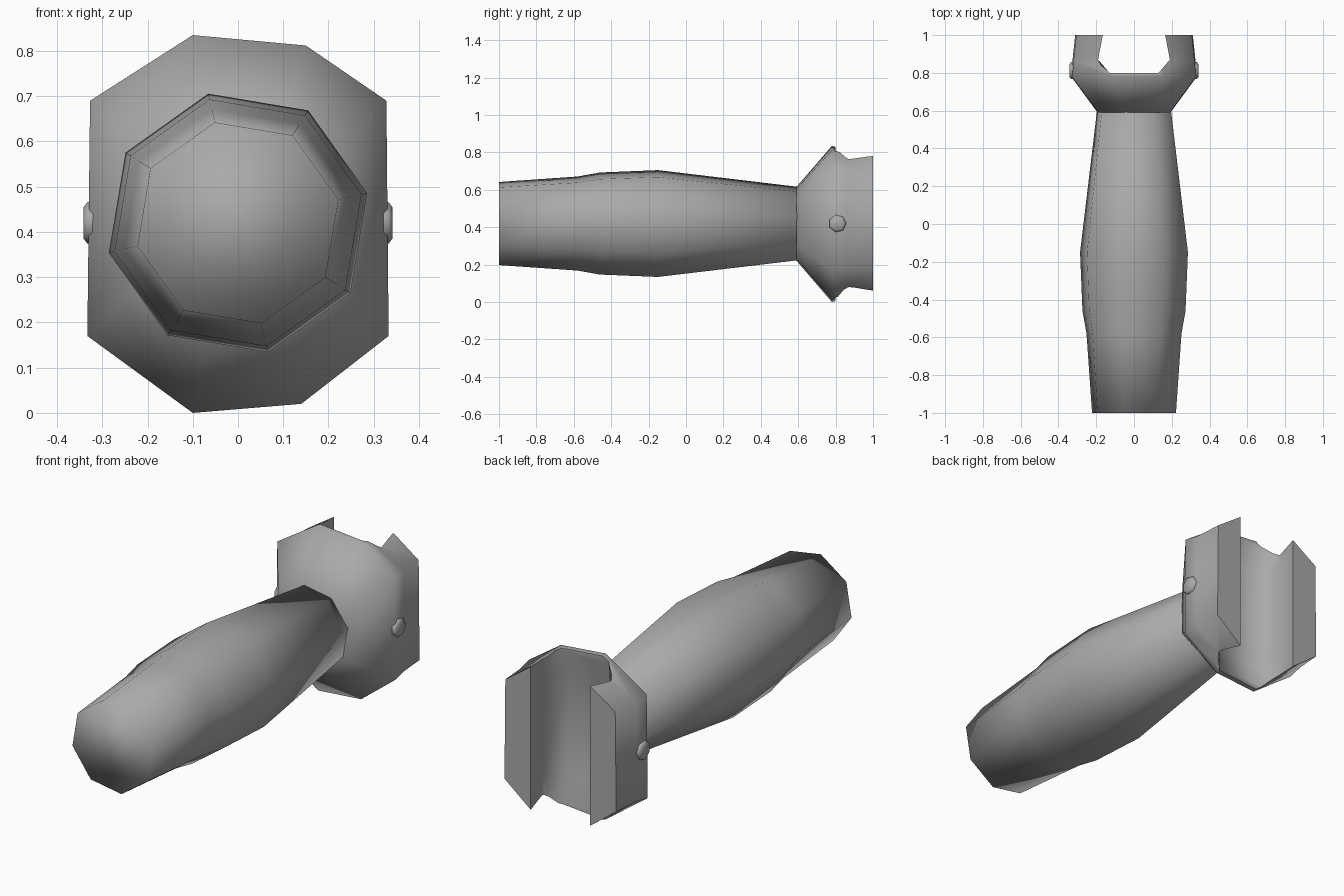
import bpy, bmesh, math
from math import sin, cos, radians, tau

cube = bpy.data.objects.get("Cube")
if cube:
    bpy.data.objects.remove(cube, do_unlink=True)

grey = bpy.data.materials.new("tool_grey")
grey.use_nodes = True
grey.diffuse_color = (0.4, 0.4, 0.4, 1)
grey.node_tree.nodes["Principled BSDF"].inputs["Base Color"].default_value = (0.4, 0.4, 0.4, 1)

MID = 0.42  # height of the long axis


def loft(name, rings):
    """Closed solid through rings that have equal point counts."""
    bm = bmesh.new()
    loops = [[bm.verts.new(p) for p in ring] for ring in rings]
    n = len(loops[0])
    for a, b in zip(loops, loops[1:]):
        for i in range(n):
            j = (i + 1) % n
            bm.faces.new((a[i], a[j], b[j], b[i]))
    bm.faces.new(loops[0])
    bm.faces.new(loops[-1])
    bmesh.ops.recalc_face_normals(bm, faces=bm.faces)
    mesh = bpy.data.meshes.new(name)
    bm.to_mesh(mesh)
    bm.free()
    mesh.materials.append(grey)
    ob = bpy.data.objects.new(name, mesh)
    bpy.context.collection.objects.link(ob)
    return ob


def smooth(ob, angle=None):
    bpy.ops.object.select_all(action='DESELECT')
    ob.select_set(True)
    bpy.context.view_layer.objects.active = ob
    if angle:
        bpy.ops.object.shade_smooth_by_angle(angle=radians(angle))
    else:
        bpy.ops.object.shade_smooth()


# Handle: eight-sided grip swelling in the middle
def handle_ring(y, r, sides=8, phase=radians(13)):
    return [(r * cos(phase + tau * i / sides), y, MID + r * sin(phase + tau * i / sides))
            for i in range(sides)]


grip = [(-1, 0.228), (-0.58, 0.258), (-0.46, 0.28), (-0.15, 0.293), (0.61, 0.2)]
handle = loft("handle", [handle_ring(y, r) for y, r in grip])
smooth(handle)

# Forked head: flares out of the neck, then runs straight back
outline = [(0.333, 0.17), (0.328, 0.69), (0.15, 0.812), (-0.1, 0.835),
           (-0.327, 0.69), (-0.333, 0.17), (-0.1, 0.0), (0.14, 0.02)]


def head_ring(y, sx, sz):
    return [(x * sx, y, MID + (z - MID) * sz) for x, z in outline]


head = loft("forked_head", [head_ring(0.59, 0.58, 0.47), head_ring(0.78, 1, 1),
                            head_ring(0.86, 0.98, 0.95), head_ring(1.0, 0.935, 0.965)])

# Slot between the jaws, with a floor hollowed at mid height
def slot_ring(z, floor):
    half = [(0.165, 1.1), (0.165, 1.0), (0.19, 0.87), (0.13, floor)]
    return [(x, y, z) for x, y in half] + [(-x, y, z) for x, y in reversed(half)]


levels = [(-0.1, 0.8), (0.03, 0.8), (0.17, 0.75), (0.68, 0.75), (0.8, 0.8), (0.95, 0.8)]
slot = loft("slot_cutter", [slot_ring(z, f) for z, f in levels])
slot.hide_render = True
slot.hide_set(True)
cut = head.modifiers.new("slot", 'BOOLEAN')
cut.operation = 'DIFFERENCE'
cut.solver = 'EXACT'
cut.object = slot
bpy.context.view_layer.objects.active = head
bpy.ops.object.modifier_apply(modifier="slot")
bpy.data.objects.remove(slot, do_unlink=True)
smooth(head, 60)

# Pin heads on both cheeks
for side, label in ((1, "left"), (-1, "right")):
    rings = [[(side * x, 0.81 + r * cos(tau * i / 7), MID + r * sin(tau * i / 7)) for i in range(7)]
             for x, r in ((0.29, 0.047), (0.333, 0.047), (0.341, 0.036))]
    smooth(loft(label + "_pin", rings))
